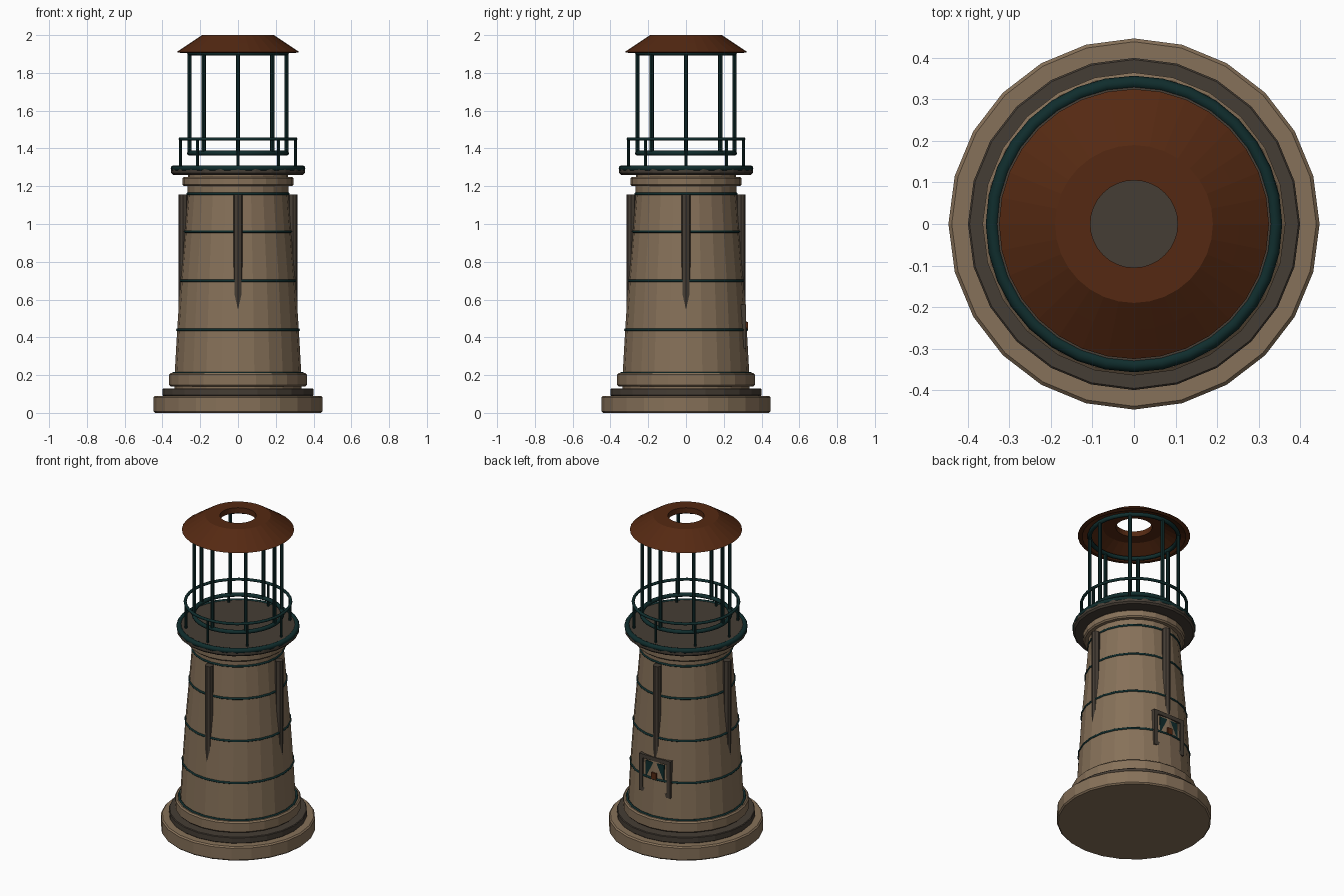
import bpy
import bmesh
from math import cos, sin, pi

if "Cube" in bpy.data.objects:
    bpy.data.objects.remove(bpy.data.objects["Cube"])


def material(name, rgb):
    mat = bpy.data.materials.new(name)
    mat.use_nodes = True
    mat.diffuse_color = (*rgb, 1)
    mat.node_tree.nodes["Principled BSDF"].inputs["Base Color"].default_value = (*rgb, 1)
    return mat


STONE = material("tan stone", (0.24, 0.165, 0.1))
DARK = material("dark stone", (0.06, 0.047, 0.035))
METAL = material("dark teal metal", (0.005, 0.026, 0.026))
ROOF = material("rust red", (0.09, 0.022, 0.006))


def finish(bm, name, mat):
    bmesh.ops.recalc_face_normals(bm, faces=bm.faces)
    mesh = bpy.data.meshes.new(name)
    bm.to_mesh(mesh)
    bm.free()
    mesh.materials.append(mat)
    obj = bpy.data.objects.new(name, mesh)
    bpy.context.collection.objects.link(obj)
    return obj


def lathe(name, profile, mat, sides=24, closed=False):
    """Revolve (radius, z) points; an open profile gets flat end caps."""
    bm = bmesh.new()
    rings = [[bm.verts.new((r * cos(2 * pi * i / sides), r * sin(2 * pi * i / sides), z))
              for i in range(sides)] for r, z in profile]
    pairs = list(zip(rings, rings[1:]))
    if closed:
        pairs.append((rings[-1], rings[0]))
    else:
        bm.faces.new(rings[0])
        bm.faces.new(rings[-1])
    for a, b in pairs:
        for i in range(sides):
            j = (i + 1) % sides
            bm.faces.new((a[i], a[j], b[j], b[i]))
    return finish(bm, name, mat)


def slab(name, radius, low, high, mat, edge=0.008):
    """Round slab with chamfered rims."""
    return lathe(name, [(radius - edge, low), (radius, low + edge),
                        (radius, high - edge), (radius - edge, high)], mat)


def ring(name, radius, z, thick, mat, sides=32):
    section = [(radius + thick * cos(k * pi / 4), z + thick * sin(k * pi / 4)) for k in range(8)]
    obj = lathe(name, section, mat, sides, closed=True)
    obj.data.shade_smooth()
    return obj


def posts(name, count, radius, thick, low, high, mat):
    """Upright round bars spaced evenly around the axis."""
    for n in range(count):
        a = 2 * pi * n / count
        obj = lathe(f"{name}_{n + 1}", [(thick, low), (thick, high)], mat, 8)
        obj.location = (radius * cos(a), radius * sin(a), 0)


def box(name, x, y, z, mat):
    """Box from (low, high) extents on each axis."""
    bm = bmesh.new()
    bmesh.ops.create_cube(bm, size=1)
    for v in bm.verts:
        v.co = [(lo + hi) / 2 + c * (hi - lo) for c, (lo, hi) in zip(v.co, (x, y, z))]
    return finish(bm, name, mat)


# Stepped base
slab("base_step", 0.447, 0, 0.09, STONE)
slab("base_ledge", 0.4, 0.09, 0.13, DARK, 0.004)
slab("plinth", 0.365, 0.14, 0.21, STONE)

# Tapering tower, running inside the plinth and collar
lathe("tower", [(0.335, 0.12), (0.335, 0.21), (0.322, 0.44), (0.305, 0.7),
                (0.283, 0.96), (0.267, 1.16), (0.265, 1.27)], STONE)
for n, (r, z) in enumerate([(0.342, 0.21), (0.321, 0.44), (0.304, 0.7),
                            (0.282, 0.96), (0.266, 1.16)]):
    ring(f"tower_band_{n + 1}", r, z, 0.007, METAL, 24)

# Round buttresses that sink into the tower
posts("buttress", 4, 0.29, 0.025, 0.5, 1.155, DARK)

# Gallery deck and railing
slab("collar", 0.295, 1.2, 1.25, STONE)
slab("gallery_deck", 0.354, 1.26, 1.306, DARK, 0.01)
ring("gallery_rim", 0.341, 1.295, 0.016, METAL)
posts("rail_post", 8, 0.305, 0.008, 1.3, 1.45, METAL)
ring("handrail", 0.306, 1.45, 0.009, METAL)

# Open lantern cage
ring("lantern_lower_ring", 0.257, 1.375, 0.013, METAL)
posts("lantern_post", 8, 0.257, 0.011, 1.365, 1.915, METAL)
ring("lantern_upper_ring", 0.257, 1.905, 0.013, METAL)

# Hollow roof with a central vent
lathe("roof", [(0.325, 1.91), (0.255, 1.957), (0.19, 2.0), (0.105, 2.0),
               (0.105, 1.965), (0.18, 1.965), (0.3, 1.905)], ROOF, 32, closed=True)

# Rear door: frame, panel and latch, partly sunk in the wall
for side, name in ((1, "left"), (-1, "right")):
    box(f"door_jamb_{name}", sorted((side * 0.085, side * 0.11)), (0.27, 0.317), (0.34, 0.575), DARK)
for name, z in (("door_lintel", (0.55, 0.575)), ("door_sill", (0.34, 0.365))):
    box(name, (-0.11, 0.11), (0.27, 0.317), z, DARK)
box("door_panel", (-0.066, 0.066), (0.27, 0.314), (0.35, 0.54), METAL)
box("door_latch", (-0.017, 0.017), (0.29, 0.328), (0.44, 0.48), ROOF)
